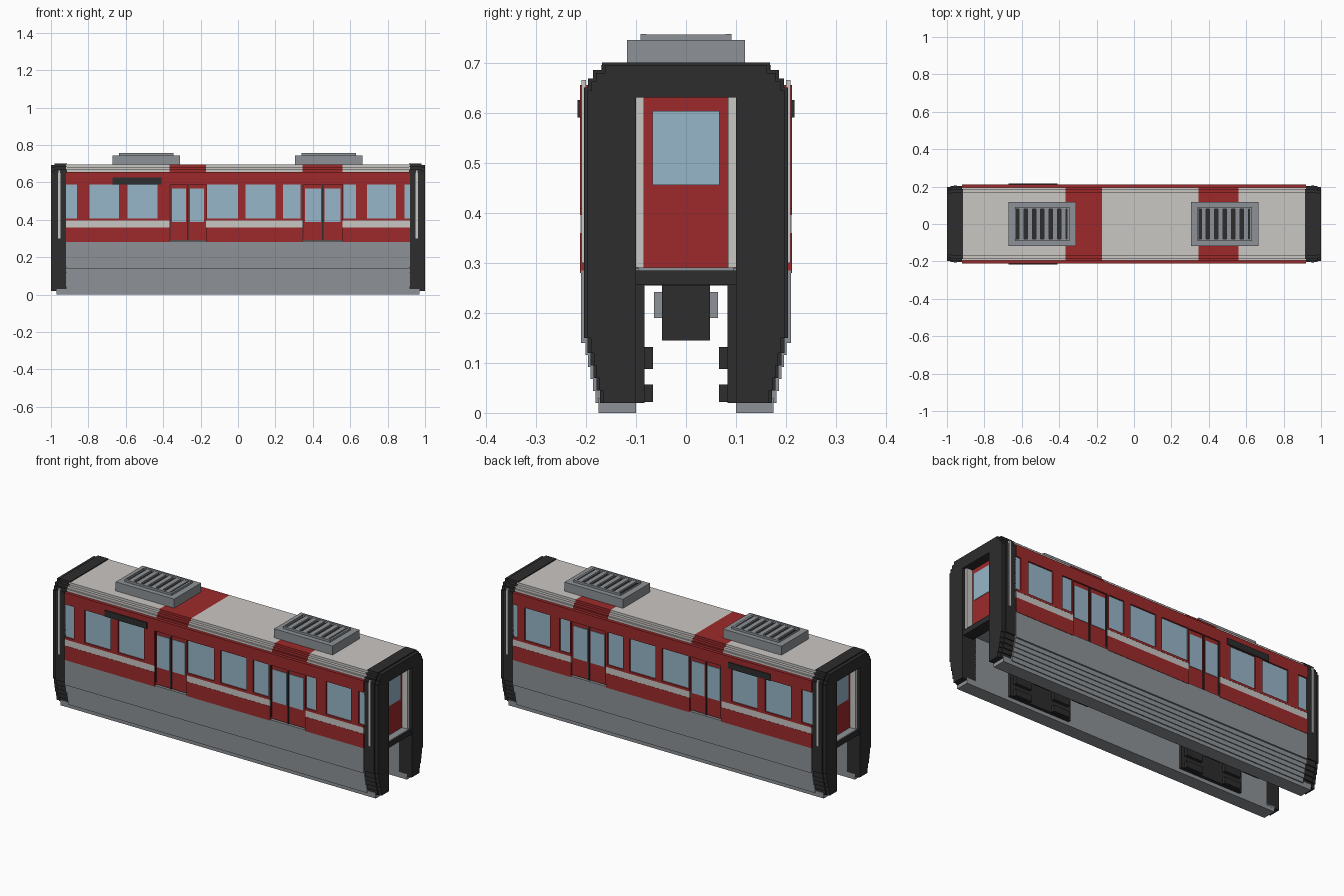
import bpy, bmesh

if "Cube" in bpy.data.objects:
    bpy.data.objects.remove(bpy.data.objects["Cube"])


def material(name, r, g, b):
    m = bpy.data.materials.new(name)
    m.diffuse_color = (r, g, b, 1)
    m.use_nodes = True
    m.node_tree.nodes["Principled BSDF"].inputs["Base Color"].default_value = m.diffuse_color
    return m


RED = material("deep_red", 0.34, 0.023, 0.024)
PALE = material("pale_grey", 0.59, 0.57, 0.55)
GREY = material("mid_grey", 0.27, 0.29, 0.31)
DARK = material("charcoal", 0.026, 0.026, 0.026)
GLASS = material("window_blue", 0.31, 0.47, 0.58)


def finish(name, bm, mat):
    bmesh.ops.recalc_face_normals(bm, faces=bm.faces)
    me = bpy.data.meshes.new(name)
    bm.to_mesh(me)
    bm.free()
    me.materials.append(mat)
    ob = bpy.data.objects.new(name, me)
    bpy.context.collection.objects.link(ob)
    return ob


def boxes(name, mat, items, mirror_y=False):
    """Each item is x0, x1, y0, y1, z0, z1; optionally repeated on the other side."""
    bm = bmesh.new()
    for x0, x1, y0, y1, z0, z1 in items:
        spans = [(y0, y1)] + ([(-y1, -y0)] if mirror_y else [])
        for a, b in spans:
            verts = bmesh.ops.create_cube(bm, size=1)["verts"]
            for v in verts:
                v.co = (x1 if v.co.x > 0 else x0, b if v.co.y > 0 else a,
                        z1 if v.co.z > 0 else z0)
    return finish(name, bm, mat)


def prism(name, mat, profile, x0, x1):
    """Extrude a y-z outline along x."""
    bm = bmesh.new()
    face = bm.faces.new([bm.verts.new((x0, y, z)) for y, z in profile])
    ext = bmesh.ops.extrude_face_region(bm, geom=[face])["geom"]
    moved = [g for g in ext if isinstance(g, bmesh.types.BMVert)]
    bmesh.ops.translate(bm, verts=moved, vec=(x1 - x0, 0, 0))
    return finish(name, bm, mat)


def steps(points):
    """Turn sloping outline points into a staircase outline."""
    out = [points[0]]
    for y, z in points[1:]:
        out += [(out[-1][0], z), (y, z)]
    return out


# Lower skirts straddling the beam, with stepped taper
taper = [(0.175, 0)] + [(0.181 + 0.005 * i, 0.02 + 0.024 * i) for i in range(6)]
outer = steps(taper) + [(0.21, 0.14), (0.21, 0.285)]
for s, side in ((-1, "front"), (1, "back")):
    prism(side + "_skirt", GREY,
          [(s * y, z) for y, z in [(0.10, 0)] + outer + [(0.10, 0.285)]], -0.92, 0.92)
    prism(side + "_skirt_foot", GREY,
          [(s * y, z) for y, z in [(0.10, 0), (0.175, 0), (0.175, 0.03), (0.10, 0.03)]],
          -0.97, 0.97)

# Floor and inner body
boxes("floor", GREY, [(-0.95, 0.95, -0.19, 0.19, 0.275, 0.29)])
boxes("body_core", RED, [(-0.94, 0.94, -0.19, 0.19, 0.29, 0.655)])

# Side walls: strips and pillars around the window openings
DOORS = [(-0.365, -0.17), (0.345, 0.56)]
WINDOWS = [(-0.92, -0.86), (-0.795, -0.635), (-0.59, -0.43), (-0.165, 0.0),
           (0.04, 0.2), (0.24, 0.335), (0.565, 0.63), (0.69, 0.845), (0.89, 0.92)]
SOLID = [(-0.92, -0.365), (-0.17, 0.345), (0.56, 0.92)]
wall = [(-0.92, 0.92, 0.19, 0.212, 0.59, 0.655)]
wall += [(a, b, 0.19, 0.212, 0.28, 0.36) for a, b in SOLID]
wall += [(a, b, 0.19, 0.212, 0.395, 0.408) for a, b in SOLID]
openings = sorted(WINDOWS + DOORS)
for (_, a), (b, _) in zip(openings, openings[1:]):
    wall.append((a, b, 0.19, 0.212, 0.40, 0.59))
boxes("side_walls", RED, wall, True)
boxes("side_windows", GLASS, [(a, b, 0.185, 0.204, 0.40, 0.595) for a, b in WINDOWS], True)
boxes("waist_stripes", PALE, [(a, b, 0.19, 0.211, 0.36, 0.395) for a, b in SOLID], True)

# Sliding doors: two leaves each, with glass and a dark seal
leaves, panes, seals = [], [], []
for a, b in DOORS:
    mid = (a + b) / 2
    leaves += [(a, mid, 0.185, 0.203, 0.29, 0.59), (mid, b, 0.185, 0.203, 0.29, 0.59)]
    panes += [(a + 0.012, mid - 0.01, 0.202, 0.206, 0.388, 0.567),
              (mid + 0.01, b - 0.012, 0.202, 0.206, 0.388, 0.567)]
    seals += [(mid - 0.004, mid + 0.004, 0.202, 0.208, 0.29, 0.59),
              (a, a + 0.005, 0.202, 0.209, 0.30, 0.59)]
boxes("sliding_doors", RED, leaves, True)
boxes("door_panes", GLASS, panes, True)
boxes("door_seals", DARK, seals, True)
boxes("destination_signs", DARK, [(-0.67, -0.41, 0.21, 0.217, 0.59, 0.625)], True)

# Stepped roof, with red bands over the doors
TIERS = [(0.195, 0.655, 0.668), (0.186, 0.668, 0.682), (0.17, 0.682, 0.695)]
boxes("roof", PALE, [(a, b, -y, y, z0, z1) for a, b in SOLID for y, z0, z1 in TIERS])
boxes("roof_bands", RED, [(a, b, -y, y, z0, z1) for a, b in DOORS for y, z0, z1 in TIERS])

# Rooftop cooling units with slatted grilles
for cx, side in ((-0.49, "left"), (0.485, "right")):
    boxes(side + "_cooling_unit", GREY, [(cx - 0.18, cx + 0.18, -0.118, 0.118, 0.69, 0.745)])
    boxes(side + "_grille_base", DARK, [(cx - 0.14, cx + 0.14, -0.085, 0.085, 0.744, 0.747)])
    bars = [(cx - 0.145, cx + 0.145, s * 0.085 - 0.006, s * 0.085 + 0.006, 0.745, 0.757)
            for s in (-1, 1)]
    for i in range(8):
        x = cx - 0.157 + i * 0.045
        bars.append((max(x - 0.013, cx - 0.145), min(x + 0.013, cx + 0.145),
                     -0.085, 0.085, 0.745, 0.756))
    # last bar closes the far edge of the grille
    bars.append((cx + 0.133, cx + 0.145, -0.085, 0.085, 0.745, 0.756))
    boxes(side + "_grille_bars", GREY, bars)

# Dark end portals, open around the end doors
LEG = steps([(0.172, 0.02), (0.179, 0.045), (0.185, 0.07), (0.191, 0.095),
             (0.197, 0.12), (0.204, 0.15)])
CROWN = [(0.204, 0.65), (0.196, 0.65), (0.196, 0.668), (0.186, 0.668), (0.186, 0.685),
         (0.168, 0.685), (0.168, 0.70)]
half = [(0.10, 0.63), (0.10, 0.02)] + LEG + CROWN
portal = half + [(-y, z) for y, z in reversed(half)]
inset = [(y * 0.965 if abs(y) > 0.15 else y, z - 0.006 if z > 0.64 else z)
         for y, z in portal]
for s, end in ((-1, "left"), (1, "right")):
    prism(end + "_portal", DARK, portal, s * 0.915, s * 0.98)
    prism(end + "_portal_rim", DARK, inset, s * 0.98, s * 1.0)

    def span(a, b):
        return (a, b) if s > 0 else (-b, -a)

    boxes(end + "_handrails", PALE, [(*span(0.95, 0.963), 0.20, 0.209, 0.30, 0.665)], True)
    boxes(end + "_step", DARK, [(*span(0.93, 0.995), -0.10, 0.10, 0.257, 0.285)])
    boxes(end + "_step_plate", GREY, [(*span(0.93, 0.99), -0.095, 0.095, 0.285, 0.291)])
    boxes(end + "_end_door", RED, [(*span(0.93, 0.95), -0.085, 0.085, 0.291, 0.63)])
    boxes(end + "_end_door_pane", GLASS, [(*span(0.948, 0.953), -0.067, 0.067, 0.455, 0.603)])
    boxes(end + "_door_jambs", PALE, [(*span(0.93, 0.985), 0.084, 0.101, 0.291, 0.63)], True)

# Running gear inside the channel
for cx, end in ((-0.56, "left"), (0.52, "right")):
    boxes(end + "_bogie_sides", DARK, [(cx - 0.19, cx + 0.19, 0.083, 0.101, 0.02, 0.276)], True)
    boxes(end + "_guide_wheels", DARK,
          [(cx + d - 0.05, cx + d + 0.05, 0.066, 0.085, z0, z1)
           for d in (-0.12, 0.12) for z0, z1 in ((0.022, 0.057), (0.088, 0.132))], True)
    boxes(end + "_drive_wheels", DARK,
          [(cx + d - 0.06, cx + d + 0.06, -0.048, 0.048, 0.145, 0.257) for d in (-0.1, 0.1)])
    boxes(end + "_axles", GREY,
          [(cx + d - 0.03, cx + d + 0.03, -0.064, 0.064, 0.19, 0.242) for d in (-0.1, 0.1)])
    boxes(end + "_bogie_frame", DARK, [(cx - 0.19, cx + 0.19, -0.09, 0.09, 0.255, 0.276)])
